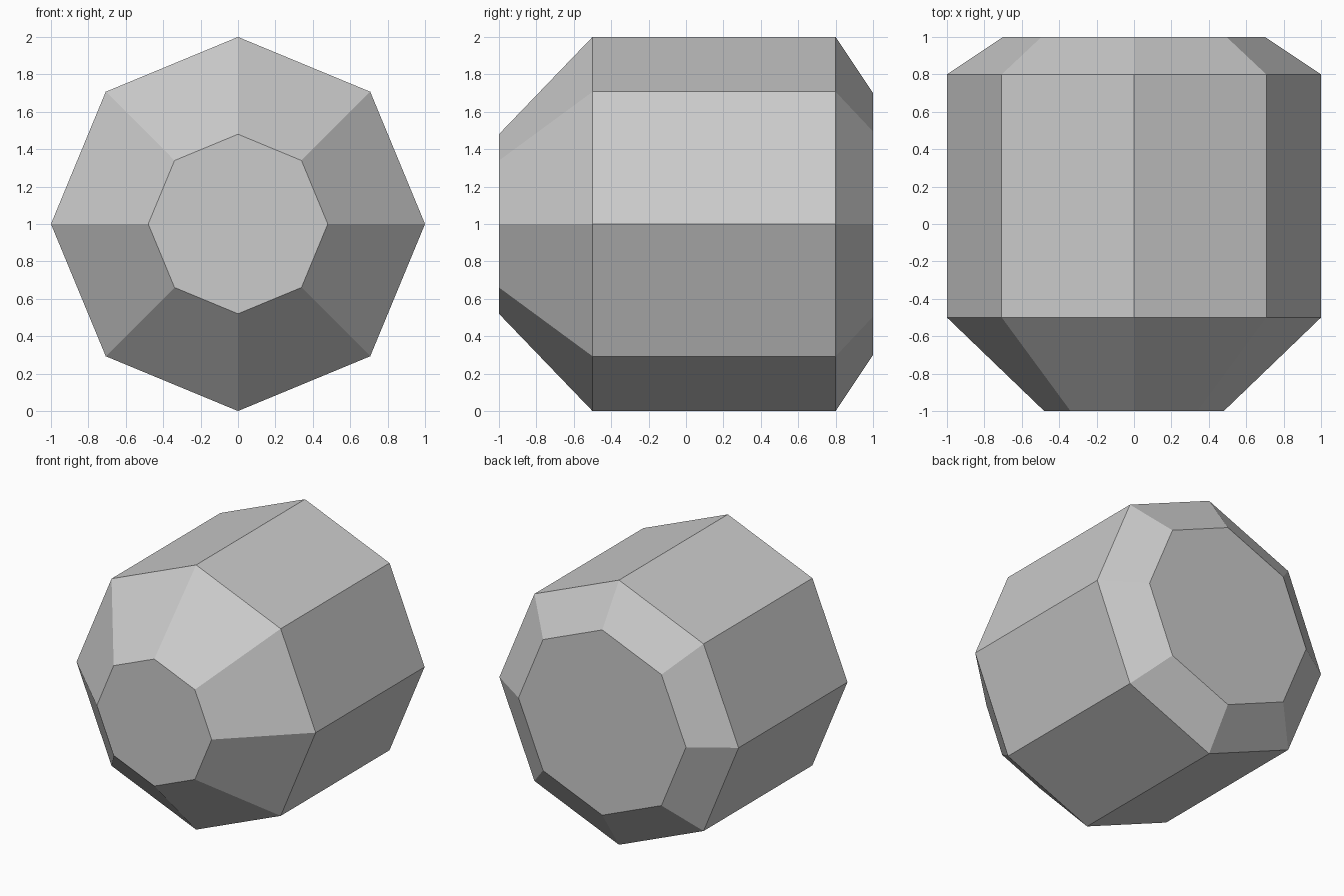
import bpy, bmesh, math

if "Cube" in bpy.data.objects:
    bpy.data.objects.remove(bpy.data.objects["Cube"])

SIDES = 8
# (y position, radius) of each octagonal ring, front to back
PROFILE = [(-1.0, 0.48), (-0.5, 1.0), (0.8, 1.0), (1.0, 0.70)]

grey = bpy.data.materials.new("light_grey")
grey.diffuse_color = (0.6, 0.6, 0.6, 1.0)
grey.use_nodes = True
grey.node_tree.nodes["Principled BSDF"].inputs["Base Color"].default_value = grey.diffuse_color

# Faceted barrel: octagonal rings lofted along y, with flat end caps
bm = bmesh.new()
rings = []
for y, r in PROFILE:
    angles = [2 * math.pi * i / SIDES for i in range(SIDES)]
    rings.append([bm.verts.new((r * math.cos(a), y, 1 + r * math.sin(a))) for a in angles])
for a, b in zip(rings, rings[1:]):
    for i in range(SIDES):
        j = (i + 1) % SIDES
        bm.faces.new((a[i], a[j], b[j], b[i]))
bm.faces.new(rings[0])
bm.faces.new(rings[-1])
bmesh.ops.recalc_face_normals(bm, faces=bm.faces)

mesh = bpy.data.meshes.new("faceted_barrel")
bm.to_mesh(mesh)
bm.free()
mesh.materials.append(grey)
bpy.context.collection.objects.link(bpy.data.objects.new("faceted_barrel", mesh))
